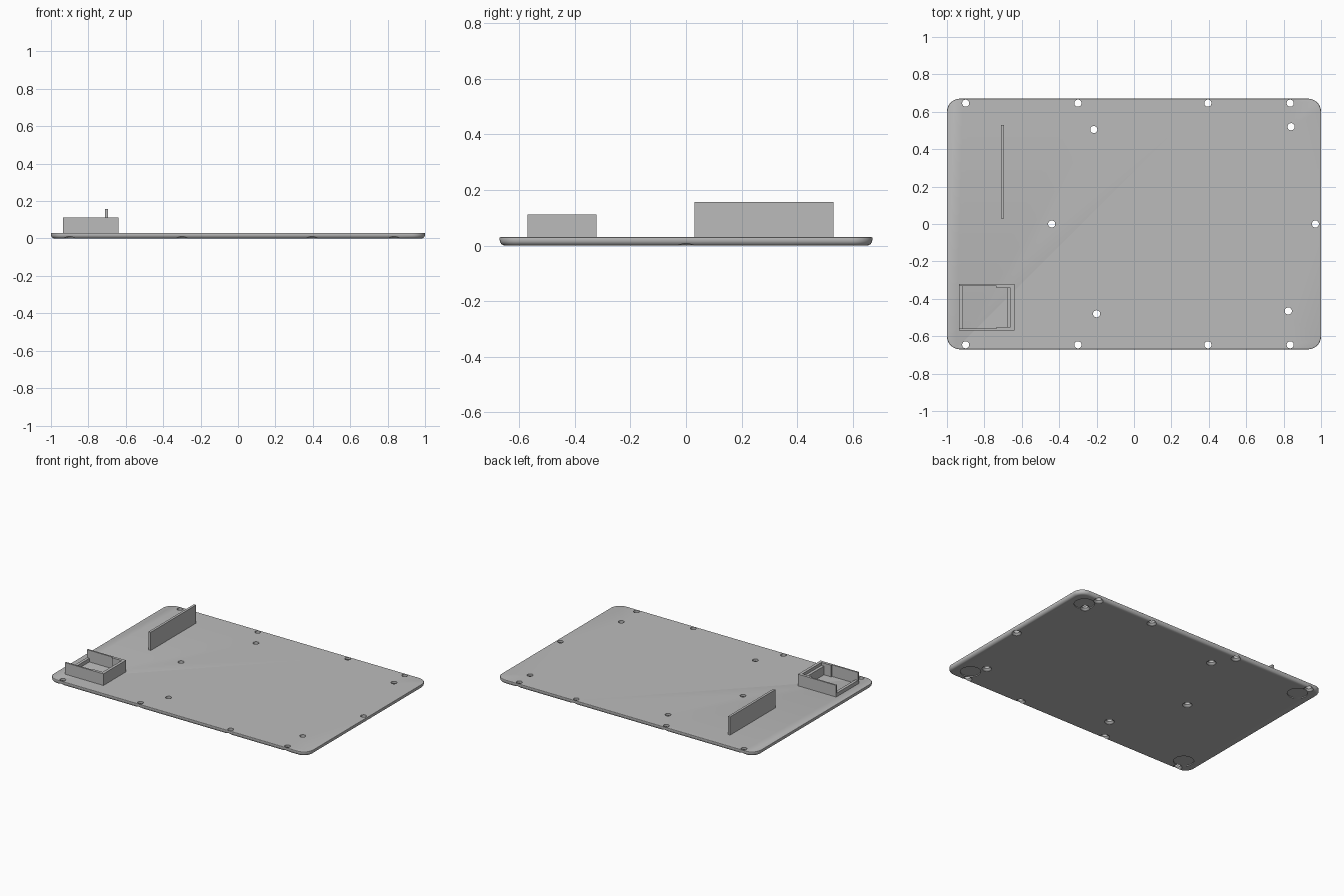
import bpy
import bmesh
from math import cos, sin, pi, radians

cube = bpy.data.objects.get("Cube")
if cube:
    bpy.data.objects.remove(cube, do_unlink=True)

grey = bpy.data.materials.new("mid_grey")
grey.use_nodes = True
grey.diffuse_color = (0.5, 0.5, 0.5, 1)
grey.node_tree.nodes["Principled BSDF"].inputs["Base Color"].default_value = (0.5, 0.5, 0.5, 1)


def add_object(name, bm):
    bmesh.ops.recalc_face_normals(bm, faces=bm.faces)
    mesh = bpy.data.meshes.new(name)
    bm.to_mesh(mesh)
    bm.free()
    mesh.materials.append(grey)
    obj = bpy.data.objects.new(name, mesh)
    bpy.context.collection.objects.link(obj)
    return obj


def loft(bm, rings):
    """Skin a closed solid through rings of equal point count."""
    loops = [[bm.verts.new(p) for p in ring] for ring in rings]
    n = len(loops[0])
    for low, high in zip(loops, loops[1:]):
        for i in range(n):
            j = (i + 1) % n
            bm.faces.new((low[i], low[j], high[j], high[i]))
    bm.faces.new(loops[0][::-1])
    bm.faces.new(loops[-1])


def circle(x, y, z, r, n=32):
    return [(x + r * cos(2 * pi * i / n), y + r * sin(2 * pi * i / n), z) for i in range(n)]


def rounded_rect(inset, z, hx=1.0, hy=0.67, radius=0.07, steps=10):
    points = []
    for corner, (sx, sy) in enumerate([(1, 1), (-1, 1), (-1, -1), (1, -1)]):
        for i in range(steps + 1):
            a = (corner + i / steps) * pi / 2
            r = radius - inset
            points.append((sx * (hx - radius) + r * cos(a), sy * (hy - radius) + r * sin(a), z))
    return points


def box(name, x0, x1, y0, y1, z0, z1):
    bm = bmesh.new()
    loft(bm, [[(x0, y0, z), (x1, y0, z), (x1, y1, z), (x0, y1, z)] for z in (z0, z1)])
    return add_object(name, bm)


# Base plate with a rounded lower edge and a slight top edge
TOP = 0.03
FILLET = 0.02
EDGE = 0.003
bm = bmesh.new()
rings = []
for i in range(7):
    a = i / 6 * pi / 2
    rings.append(rounded_rect(FILLET * (1 - sin(a)), FILLET * (1 - cos(a))))
for i in range(4):
    a = i / 3 * pi / 2
    rings.append(rounded_rect(EDGE * (1 - cos(a)), TOP - EDGE * (1 - sin(a))))
loft(bm, rings)
plate = add_object("base_plate", bm)

# Countersunk screw holes, open through the plate
holes = [(x, s * 0.646) for x in (-0.9, -0.3, 0.395, 0.835) for s in (1, -1)]
holes += [(-0.215, 0.505), (0.84, 0.52), (-0.44, 0), (0.97, 0), (-0.2, -0.48), (0.825, -0.465)]
bm = bmesh.new()
for x, y in holes:
    loft(bm, [circle(x, y, z, r) for z, r in ((-0.01, 0.031), (0.002, 0.031), (0.014, 0.019), (0.05, 0.019))])
hole_cutter = add_object("screw_hole_cutter", bm)

# Shallow round foot recesses under the corners
bm = bmesh.new()
for x in (-0.88, 0.88):
    for y in (-0.56, 0.56):
        loft(bm, [circle(x, y, z, 0.065, 48) for z in (-0.01, 0.006)])
foot_cutter = add_object("foot_recess_cutter", bm)

for cutter in (foot_cutter, hole_cutter):
    cutter.hide_render = True
    mod = plate.modifiers.new(cutter.name, 'BOOLEAN')
    mod.operation = 'DIFFERENCE'
    mod.solver = 'EXACT'
    mod.object = cutter
bpy.context.view_layer.update()
result = bpy.data.meshes.new_from_object(plate.evaluated_get(bpy.context.evaluated_depsgraph_get()))
plate.modifiers.clear()
plate.data = result
for cutter in (foot_cutter, hole_cutter):
    bpy.data.objects.remove(cutter, do_unlink=True)

bpy.ops.object.select_all(action='DESELECT')
plate.select_set(True)
bpy.context.view_layer.objects.active = plate
bpy.ops.object.shade_smooth_by_angle(angle=radians(30))

# Upright divider fin
box("divider_fin", -0.712, -0.695, 0.03, 0.53, TOP - 0.003, 0.157)

# Open tray: thin side walls that step thicker, a low lip and an end wall with a ledge
X0, X1, Y0, Y1, RIM = -0.935, -0.64, -0.57, -0.321, 0.111
BASE = TOP - 0.003
for name, y, inward in (("front", Y0, 1), ("back", Y1, -1)):
    for part, x0, x1, thick in (("thin", X0, -0.735, 0.011), ("thick", -0.735, -0.66, 0.02)):
        lo, hi = sorted((y, y + inward * thick))
        box(f"tray_{name}_wall_{part}", x0, x1, lo, hi, BASE, RIM)
box("tray_end_wall", -0.66, X1, Y0, Y1, BASE, RIM)
box("tray_end_ledge", -0.68, -0.66, Y0 + 0.02, Y1 - 0.02, BASE, 0.09)
box("tray_low_lip", X0, -0.915, Y0 + 0.011, Y1 - 0.011, BASE, 0.055)
